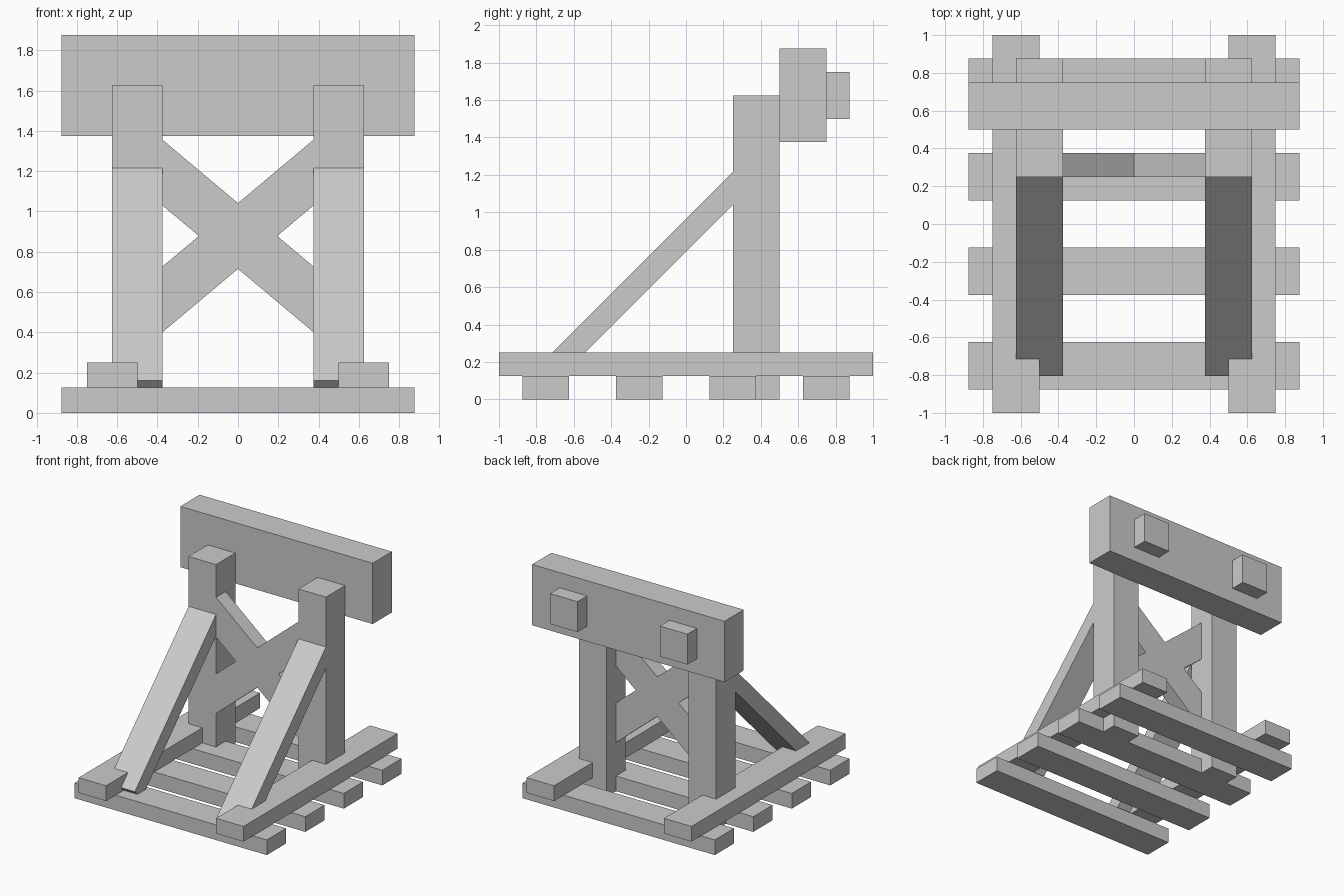
import bpy
import bmesh
import math
from mathutils import Vector

cube = bpy.data.objects.get("Cube")
if cube:
    bpy.data.objects.remove(cube)

grey = bpy.data.materials.new("plain_grey")
grey.use_nodes = True
COLOUR = (0.6, 0.6, 0.6, 1)
grey.diffuse_color = COLOUR
grey.node_tree.nodes["Principled BSDF"].inputs["Base Color"].default_value = COLOUR


def prism(name, points, push):
    """Extrude a flat outline along the push vector."""
    bm = bmesh.new()
    face = bm.faces.new([bm.verts.new(p) for p in points])
    grown = bmesh.ops.extrude_face_region(bm, geom=[face])["geom"]
    bmesh.ops.translate(bm, vec=Vector(push),
                        verts=[g for g in grown if isinstance(g, bmesh.types.BMVert)])
    bmesh.ops.recalc_face_normals(bm, faces=bm.faces)
    mesh = bpy.data.meshes.new(name)
    bm.to_mesh(mesh)
    bm.free()
    mesh.materials.append(grey)
    obj = bpy.data.objects.new(name, mesh)
    bpy.context.collection.objects.link(obj)
    return obj


def box(name, x, y, z):
    """Box between the given (low, high) limits on each axis."""
    outline = [(x[0], y[0], z[0]), (x[1], y[0], z[0]),
               (x[1], y[1], z[0]), (x[0], y[1], z[0])]
    return prism(name, outline, (0, 0, z[1] - z[0]))


# Sleepers across the ground
for i in range(4):
    y = -0.75 + 0.5 * i
    box(f"sleeper_{i + 1}", (-0.875, 0.875), (y - 0.125, y + 0.125), (0, 0.125))

# Parts that repeat on each side
for side, s in (("left", 1), ("right", -1)):
    post_x = sorted((0.375 * s, 0.625 * s))
    box(f"{side}_rail", sorted((0.5 * s, 0.75 * s)), (-1, 1), (0.125, 0.25))
    box(f"{side}_post", post_x, (0.25, 0.5), (0, 1.625))
    box(f"{side}_bumper_block", post_x, (0.75, 0.875), (1.5, 1.75))

    # Sloping strut, square cut at the foot and flush against the post
    strut = [(-0.805, 0.16), (-0.717, 0.072), (0.25, 1.039), (0.25, 1.215)]
    prism(f"{side}_strut", [(post_x[0], y, z) for y, z in strut], (0.25, 0, 0))

    # One diagonal of the cross brace, ending at the posts
    slope = math.tan(math.radians(40)) * s
    half = 0.125 / math.cos(math.radians(40))
    mid, reach = 0.878, 0.375
    ends = [(-reach, -half), (reach, -half), (reach, half), (-reach, half)]
    prism(f"{side}_cross_brace",
          [(x, 0.25, mid + slope * x + h) for x, h in ends], (0, 0.125, 0))

# Bumper beam on the back of the posts
box("bumper_beam", (-0.875, 0.875), (0.5, 0.75), (1.375, 1.875))
